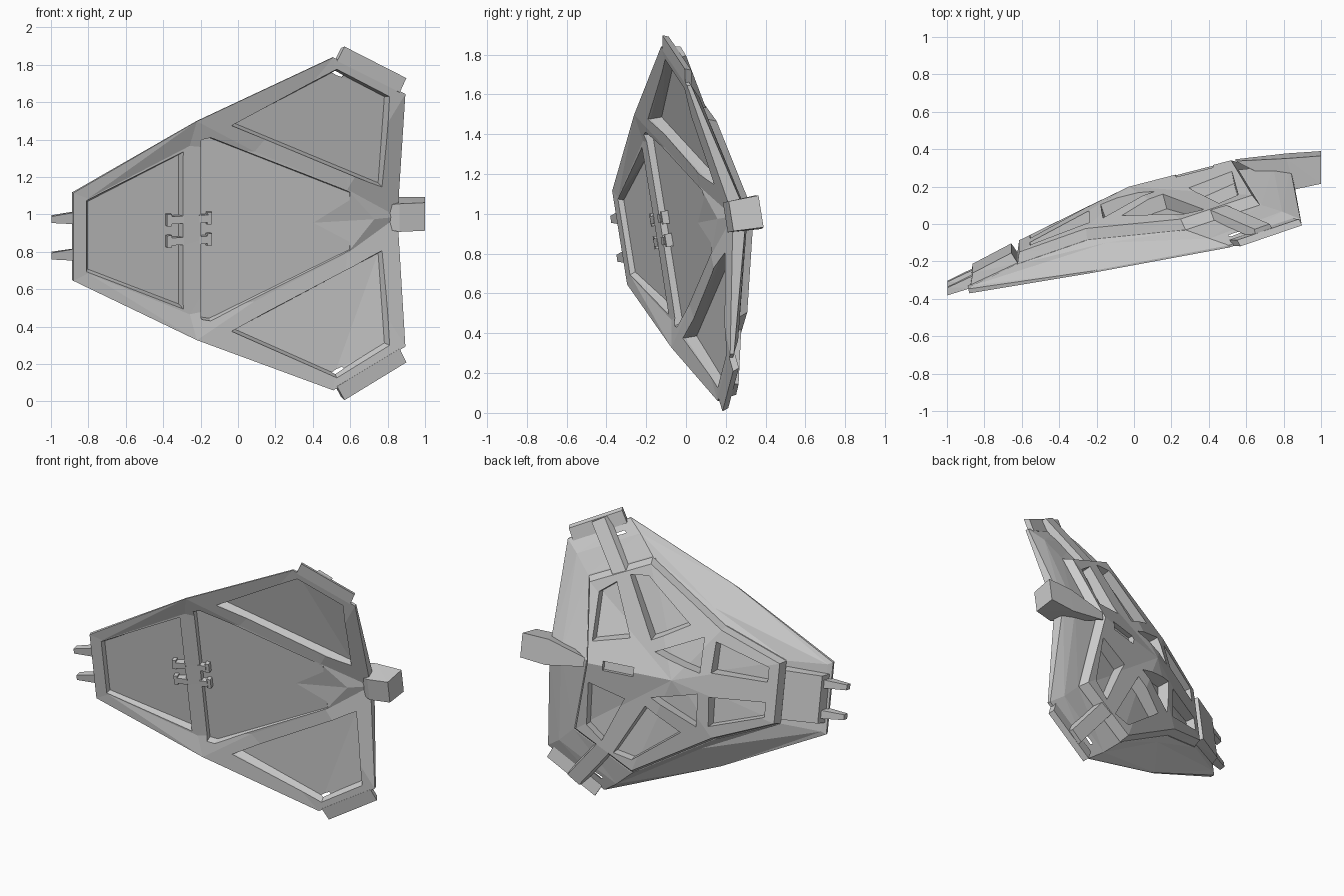
import bpy, bmesh
from mathutils import Vector

if "Cube" in bpy.data.objects:
    bpy.data.objects.remove(bpy.data.objects["Cube"])

# Panel frame: x along the panel, w away from its symmetry axis, d backwards from the front plane
NORMAL = Vector((-0.249, 0.957, 0.153))

def place(x, w, d):
    z = 0.924 + 0.05 * x + w
    return Vector((x, 0.015 + 0.26 * (x - 0.5) - 0.16 * (z - 0.945), z)) + NORMAL * d

def finish(name, bm):
    bmesh.ops.recalc_face_normals(bm, faces=bm.faces[:])
    me = bpy.data.meshes.new(name)
    bm.to_mesh(me)
    bm.free()
    ob = bpy.data.objects.new(name, me)
    bpy.context.collection.objects.link(ob)
    return ob

def hull(name, pts):
    bm = bmesh.new()
    for p in pts:
        bm.verts.new(place(*p))
    bmesh.ops.convex_hull(bm, input=bm.verts[:])
    bmesh.ops.dissolve_limit(bm, angle_limit=0.01, verts=bm.verts[:], edges=bm.edges[:])
    return finish(name, bm)

def flip(pts):
    return [(p[0], -p[1], *p[2:]) for p in pts]

def scaled(pts, s):
    cx = sum(p[0] for p in pts) / len(pts)
    cw = sum(p[1] for p in pts) / len(pts)
    return [(cx + (p[0] - cx) * s, cw + (p[1] - cw) * s) for p in pts]

def box(name, x0, x1, w0, w1, d0, d1):
    return hull(name, [(x, w, d) for x in (x0, x1) for w in (w0, w1) for d in (d0, d1)])

def full(half):
    # half ring runs left end -> right middle, the mirrored half closes it
    return half + flip(half[-2::-1])

def ringed(name, rings, apex_front, apex_back):
    bm = bmesh.new()
    loops = [[bm.verts.new(place(*p)) for p in r] for r in rings]
    n = len(loops[0])
    for a, b in zip(loops, loops[1:]):
        for i in range(n):
            j = (i + 1) % n
            bm.faces.new((a[i], a[j], b[j], b[i]))
    for loop, apex in ((loops[0], apex_front), (loops[-1], apex_back)):
        c = bm.verts.new(place(*apex))
        for i in range(n):
            bm.faces.new((loop[i], loop[(i + 1) % n], c))
    bmesh.ops.triangulate(bm, faces=[f for f in bm.faces if len(f.verts) == 4])
    return finish(name, bm)

def carve(ob, cutters):
    for c in cutters:
        m = ob.modifiers.new("cut", 'BOOLEAN')
        m.operation, m.solver, m.object = 'DIFFERENCE', 'EXACT', c
    bpy.context.view_layer.update()
    me = bpy.data.meshes.new_from_object(ob.evaluated_get(bpy.context.evaluated_depsgraph_get()))
    ob.modifiers.clear()
    ob.data = me
    for c in cutters:
        bpy.data.objects.remove(c)

# Solid body: front dished towards the right middle, sloping flanks, shallow dome behind
dish = [(-.8, .2, .005), (-.25, .45, .032), (.1, .4, .045), (.6, .17, .062), (.75, 0, .085)]
outline = [(-.88, .235, 0), (-.22, .585, 0), (.51, .89, 0), (.895, .675, 0), (.885, 0, .13)]
edge_d = [.025, .01, .012, .02, .2]
crease = [(-.85, .22, .035), (-.12, .46, .12), (.42, .82, .062), (.81, .61, .075), (.8, 0, .23)]
rim = [(-.59, .2, .145), (-.21, .36, .205), (.3, .69, .18), (.69, .49, .18), (.61, 0, .315)]
foot = [(x * 1.03, w * 1.03, d - .06) for x, w, d in rim]
body = ringed("body", [full(dish), full(outline),
                       full([(p[0], p[1], d) for p, d in zip(outline, edge_d)]),
                       full(crease), full(foot)], (.05, 0, .05), (.05, 0, .22))

# Recessed panels in the front: x, w, surface depth, floor depth
def recess(pts, s):
    floor = [(x, w, p[3]) for (x, w), p in zip(scaled(pts, s), pts)]
    return hull("cutter", [(p[0], p[1], -.03) for p in pts] +
                          [p[:3] for p in pts] + floor)

side = [(-.03, .55, .03, .08), (.53, .825, .008, .05), (.812, .665, .005, .05), (.795, .165, .075, .12)]
left = [(-.81, .19, .005, .03), (-.285, .42, .03, .075)]
middle = [(-.19, .48, .028, .07), (-.14, .49, .028, .07), (.62, .155, .06, .068)]
carve(body, [recess(side, .94), recess(flip(side), .94),
             recess(left + flip(left), .95), recess(middle + flip(middle), .985)])

# Raised back frame with pockets cut through to the body
inner = [(x * .98, w * .98, d) for x, w, d in rim]
outer = [(x * 1.04, w * 1.04, d - .09) for x, w, d in rim]
frame = ringed("back_frame", [full(outer), full(inner)], (.05, 0, .2), (.05, 0, .312))
pockets = [
    [(.61, .44), (.5, .53), (.36, .2), (.59, .14)],
    [(.43, .59), (.3, .61), (-.015, .35), (.22, .22)],
    [(.18, .15), (-.11, .295), (-.11, .07)],
    [(-.18, .28), (-.53, .165), (-.53, .06), (-.18, .08)],
]
cutters = []
for p in pockets:
    for q in (p, flip(p)):
        cutters.append(hull("cutter", [(x, w, .02) for x, w in scaled(q, .8)] +
                                      [(x, w, .4) for x, w in scaled(q, 1.14)]))
cutters.append(box("cutter", .3, .5, -.03, .03, .275, .4))
carve(frame, cutters)

# Corner lugs and the ribs running out to them
for name, f in (("upper", lambda p: p), ("lower", flip)):
    lug = [(.53, .87), (.57, .945), (.9, .76), (.865, .685)]
    hull(name + "_corner_lug", f([(x, w, 0) for x, w in lug] +
                                 [(x - .01, w - .012, .035) for x, w in lug]))
    rib = []
    for x, w, d, drop in ((.475, .55, .185, .05), (.7, .85, .06, .05)):
        for s in (-1, 1):
            rib += [(x + s * .04, w - s * .025, d), (x + s * .05, w - s * .032, d - drop)]
    hull(name + "_corner_rib", f(rib))

# Right end tab
hull("right_tab", [(x, s * w, d) for s in (-1, 1) for x, w, d in
                   ((.62, .03, .31), (.88, .085, .265), (1.058, .08, .232),
                    (1.02, .075, .085), (.885, .075, .09), (.8, .06, .15))])

# Left end block and its two prongs
hull("left_block", [(x, s * w, d) for s in (-1, 1) for x, w, d in
                    ((-.62, .16, .145), (-.84, .155, .09), (-.87, .16, .02), (-.6, .17, .085))])
for name, s in (("upper_prong", 1), ("lower_prong", -1)):
    hull(name, [(x, s * w, d) for x, w, d in
                ((-.8, .13, .08), (-.8, .07, .08), (-.86, .13, .01), (-.86, .065, .01),
                 (-.988, .115, .04), (-.988, .08, .04), (-.996, .115, .0), (-.996, .08, .0))])

# Small hinge knuckles either side of the front bar
for s in (-1, 1):
    for side_name, x0, x1, tip in (("left", -.35, -.28, -.37), ("right", -.2, -.15, -.13)):
        n = side_name + ("_upper" if s > 0 else "_lower") + "_hinge"
        box(n, x0, x1, s * .057 - .02, s * .057 + .02, .03, .1)
        xs = sorted((tip, tip + (.025 if tip < -.2 else -.025)))
        box(n + "_end", xs[0], xs[1], s * .057 - .032, s * .057 + .032, .035, .1)
